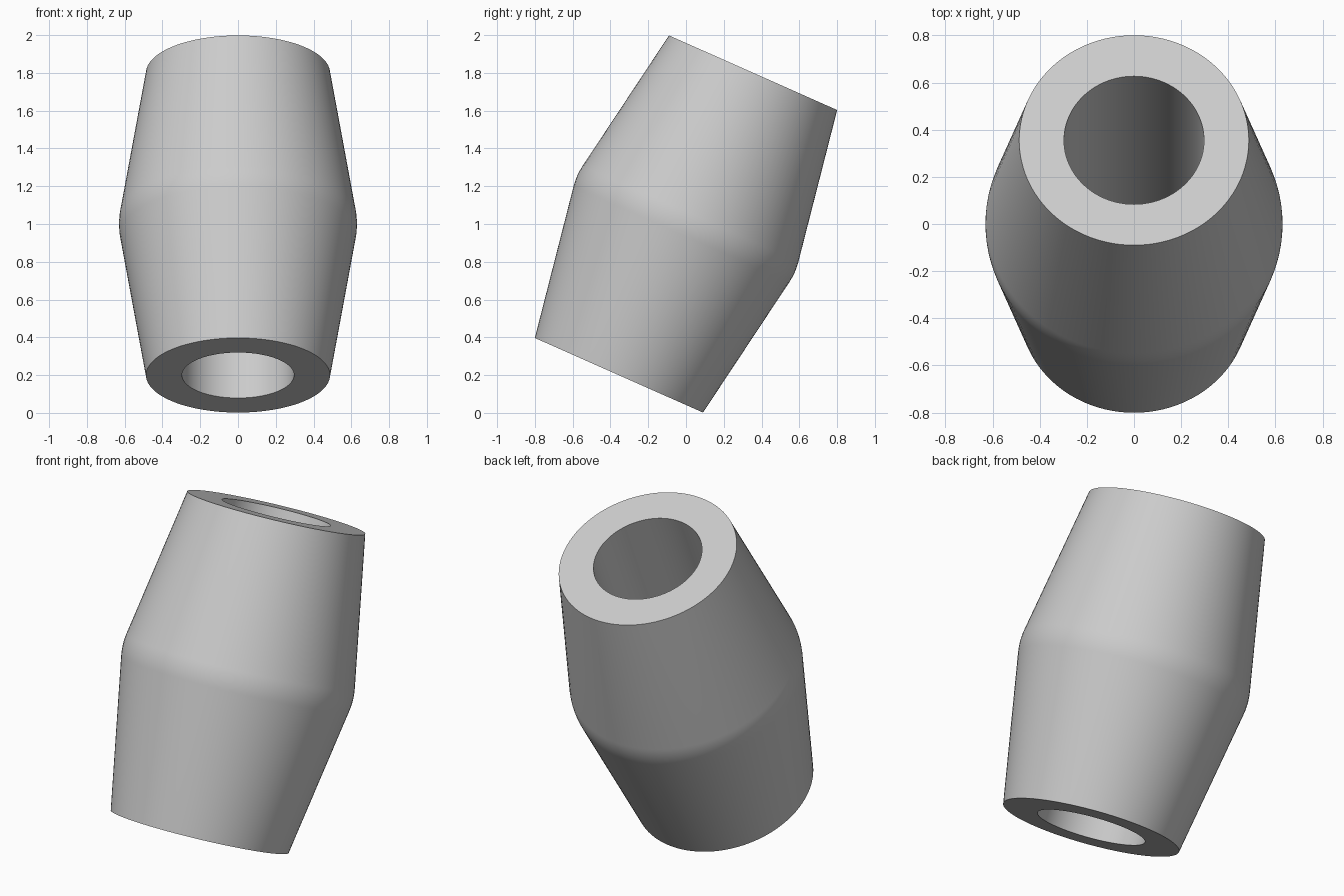
import bpy
import bmesh
import math
from mathutils import Matrix

cube = bpy.data.objects.get("Cube")
if cube:
    bpy.data.objects.remove(cube, do_unlink=True)

SEGMENTS = 96
HALF_LENGTH = 0.876
END_RADIUS = 0.487
APEX_RADIUS = 0.635
BORE_RADIUS = 0.297
BLEND = 0.06          # half length of the rounded waist
TILT = math.radians(23.92)

grey = bpy.data.materials.new("light grey")
grey.use_nodes = True
colour = (0.6, 0.6, 0.6, 1)
grey.diffuse_color = colour
grey.node_tree.nodes["Principled BSDF"].inputs["Base Color"].default_value = colour

# Half section: straight bore, flat ends, two cones blended at the widest ring
slope = (APEX_RADIUS - END_RADIUS) / HALF_LENGTH
profile = [(BORE_RADIUS, -HALF_LENGTH), (END_RADIUS, -HALF_LENGTH)]
for i in range(-4, 5):
    h = BLEND * i / 4
    profile.append((APEX_RADIUS - slope * (h * h / BLEND + BLEND) / 2, h))
profile += [(END_RADIUS, HALF_LENGTH), (BORE_RADIUS, HALF_LENGTH)]

# Revolve the closed section about the axis, then lean it backwards
bm = bmesh.new()
verts = [bm.verts.new((r, 0, h)) for r, h in profile]
edges = [bm.edges.new((v, verts[(i + 1) % len(verts)])) for i, v in enumerate(verts)]
bmesh.ops.spin(bm, geom=verts + edges, cent=(0, 0, 0), axis=(0, 0, 1),
               angle=math.tau, steps=SEGMENTS, use_merge=True)
bmesh.ops.remove_doubles(bm, verts=bm.verts, dist=0.0001)
bmesh.ops.recalc_face_normals(bm, faces=bm.faces)
bm.transform(Matrix.Translation((0, 0, 1)) @ Matrix.Rotation(-TILT, 4, "X"))

mesh = bpy.data.meshes.new("tube_bead")
bm.to_mesh(mesh)
bm.free()
mesh.materials.append(grey)
bead = bpy.data.objects.new("tube_bead", mesh)
bpy.context.collection.objects.link(bead)

# Smooth sides with crisp rims
bpy.ops.object.select_all(action="DESELECT")
bead.select_set(True)
bpy.context.view_layer.objects.active = bead
bpy.ops.object.shade_smooth_by_angle(angle=math.radians(30))
